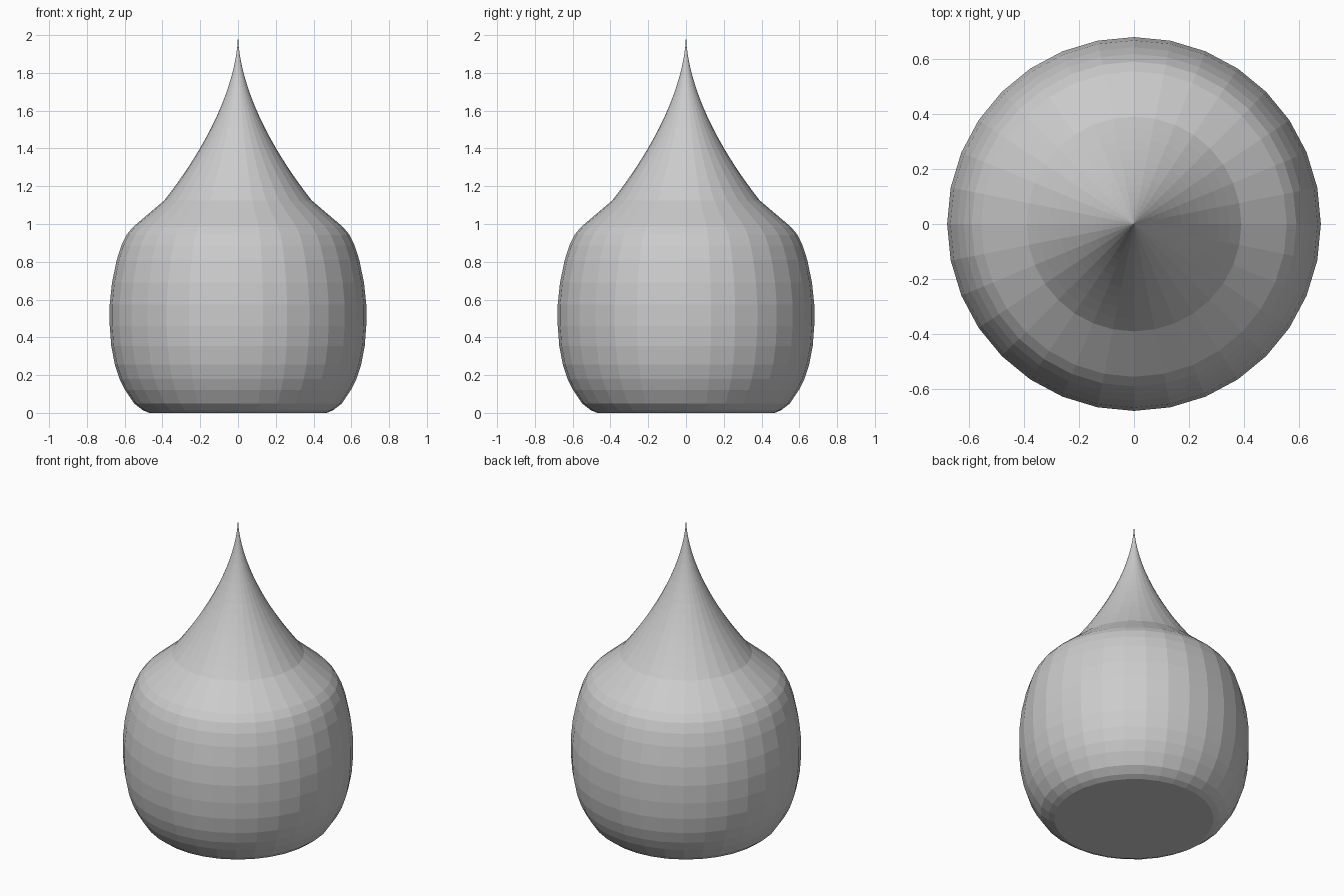
import bpy, bmesh, math

if "Cube" in bpy.data.objects:
    bpy.data.objects.remove(bpy.data.objects["Cube"])

SIDES = 32

grey = bpy.data.materials.new("plain_grey")
grey.diffuse_color = (0.6, 0.6, 0.6, 1)
grey.use_nodes = True
grey.node_tree.nodes["Principled BSDF"].inputs["Base Color"].default_value = grey.diffuse_color


def lathe(name, profile):
    """Revolve (radius, z) points around z; a zero radius closes to a point."""
    bm = bmesh.new()
    rings = []
    for r, z in profile:
        if r == 0:
            rings.append([bm.verts.new((0, 0, z))] * SIDES)
        else:
            rings.append([bm.verts.new((r * math.cos(2 * math.pi * i / SIDES),
                                        r * math.sin(2 * math.pi * i / SIDES), z))
                          for i in range(SIDES)])
    for low, high in zip(rings, rings[1:]):
        for i in range(SIDES):
            j = (i + 1) % SIDES
            bm.faces.new(dict.fromkeys((low[i], low[j], high[j], high[i])))
    # flat bottom
    bm.faces.new(rings[0][::-1])
    bmesh.ops.recalc_face_normals(bm, faces=bm.faces[:])
    mesh = bpy.data.meshes.new(name)
    bm.to_mesh(mesh)
    bm.free()
    mesh.materials.append(grey)
    ob = bpy.data.objects.new(name, mesh)
    bpy.context.collection.objects.link(ob)
    return ob


# Rounded body and sloping shoulder
body = [(0.47, 0), (0.505, 0.015), (0.55, 0.05), (0.597, 0.12), (0.627, 0.18),
        (0.652, 0.255), (0.671, 0.355), (0.679, 0.46), (0.679, 0.575),
        (0.667, 0.69), (0.642, 0.81), (0.618, 0.885), (0.59, 0.943),
        (0.555, 0.985)]

# Concave spire tapering to a fine point
spire = []
STEPS = 16
for k in range(STEPS + 1):
    t = 1 - k / STEPS
    spire.append((0.39 * t ** 1.75, 2 - 0.875 * t))

lathe("pointed_bulb", body + spire)
